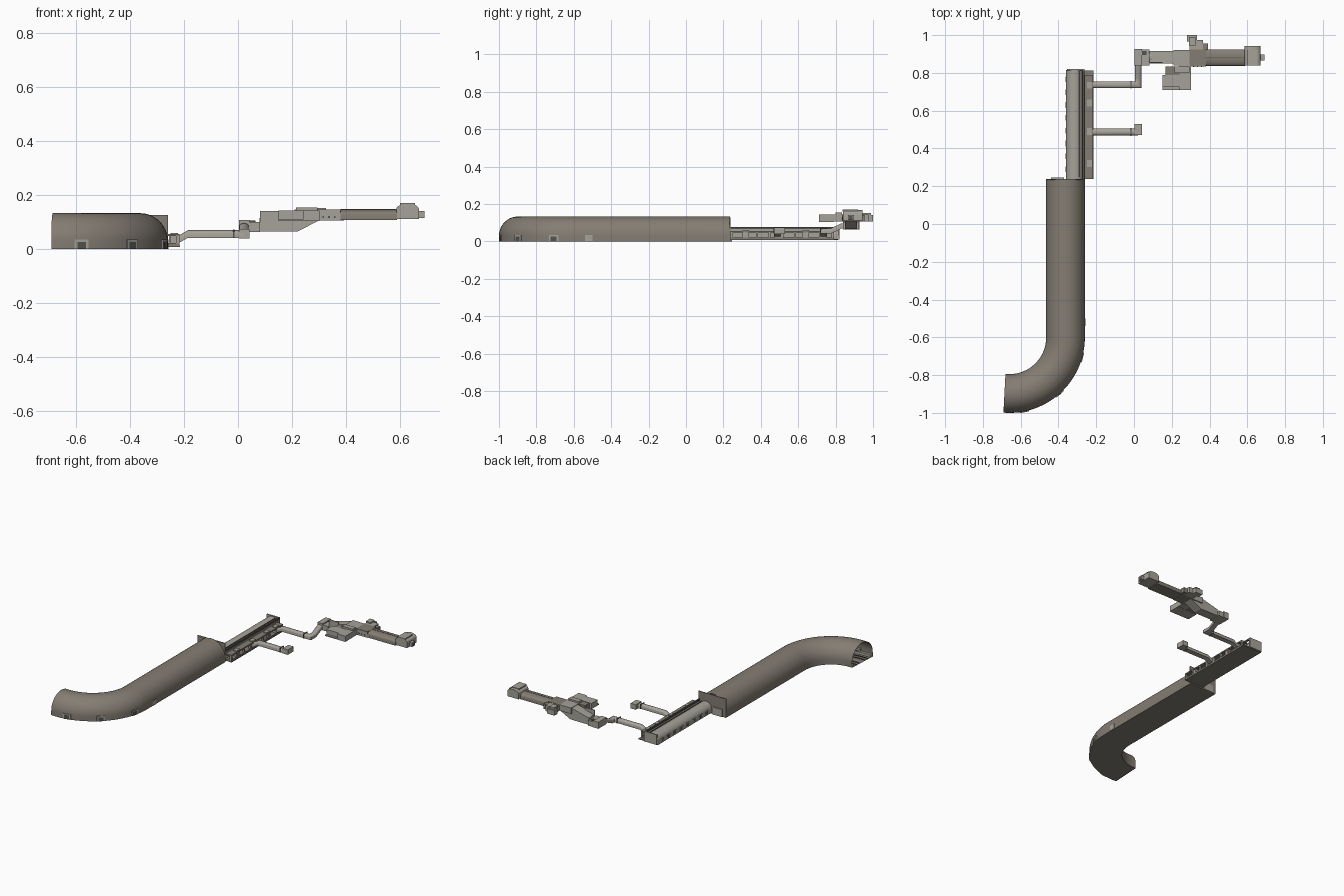
import bpy, bmesh, math
from mathutils import Vector


def material(name, rgb):
    m = bpy.data.materials.new(name)
    m.diffuse_color = (*rgb, 1)
    return m


TAN = material("warm_concrete", (0.23, 0.205, 0.17))
GREY = material("light_concrete", (0.38, 0.365, 0.32))
DARK = material("dark_recess", (0.09, 0.085, 0.075))


def finish(name, bm, mat, smooth=False):
    bmesh.ops.recalc_face_normals(bm, faces=bm.faces)
    me = bpy.data.meshes.new(name)
    bm.to_mesh(me)
    bm.free()
    me.materials.append(mat)
    ob = bpy.data.objects.new(name, me)
    bpy.context.collection.objects.link(ob)
    if smooth:
        bpy.ops.object.select_all(action='DESELECT')
        ob.select_set(True)
        bpy.context.view_layer.objects.active = ob
        bpy.ops.object.shade_smooth_by_angle(angle=math.radians(35))
    return ob


def box(name, x0, x1, y0, y1, z0, z1, mat=GREY, turn=0):
    bm = bmesh.new()
    bmesh.ops.create_cube(bm, size=1)
    for v in bm.verts:
        v.co = Vector((v.co.x * (x1 - x0), v.co.y * (y1 - y0), v.co.z * (z1 - z0)))
    ob = finish(name, bm, mat)
    ob.location = ((x0 + x1) / 2, (y0 + y1) / 2, (z0 + z1) / 2)
    ob.rotation_euler.z = turn
    return ob


def arch(half, wall, top, n=16, base=0.0):
    """Vault outline: flat floor, straight walls, elliptical roof."""
    pts = [(-half, base)]
    for i in range(n + 1):
        a = math.pi * (1 - i / n)
        pts.append((half * math.cos(a), wall + (top - wall) * math.sin(a)))
    return pts + [(half, base)]


def rect(u0, u1, v0, v1):
    return [(u0, v0), (u0, v1), (u1, v1), (u1, v0)]


def sweep(name, path, profile, mat, caps=False):
    """Sweep a closed outline along a path with mitred corners."""
    path = [Vector(p) for p in path]
    bm = bmesh.new()
    rings = []
    for i, p in enumerate(path):
        a = path[i] - path[i - 1] if i else path[1] - path[0]
        b = path[i + 1] - path[i] if i < len(path) - 1 else a
        na, nb = (Vector((d.y, -d.x, 0)).normalized() for d in (a, b))
        side = (na + nb).normalized()
        side /= max(side.dot(na), 0.4)
        rings.append([bm.verts.new(p + side * u + Vector((0, 0, v))) for u, v in profile])
    n = len(profile)
    for r, s in zip(rings, rings[1:]):
        for j in range(n):
            k = (j + 1) % n
            bm.faces.new((r[j], r[k], s[k], s[j]))
    if caps:
        bm.faces.new(rings[0])
        bm.faces.new(rings[-1])
    return finish(name, bm, mat, True)


def prism(name, pts, y0, y1, mat):
    """Extrude an x-z outline along y."""
    bm = bmesh.new()
    f = bm.faces.new([bm.verts.new((x, y0, z)) for x, z in pts])
    r = bmesh.ops.extrude_face_region(bm, geom=[f])
    vs = [g for g in r["geom"] if isinstance(g, bmesh.types.BMVert)]
    bmesh.ops.translate(bm, verts=vs, vec=(0, y1 - y0, 0))
    return finish(name, bm, mat)


# Main tunnel: straight run, then a bend of about 95 degrees
CX, CY, R = -0.66, -0.60, 0.2975
track = [(-0.3625, 0.235, 0)]
for i in range(25):
    a = math.radians(-95 * i / 24)
    track.append((CX + R * math.cos(a), CY + R * math.sin(a), 0))
sweep("tunnel_shell", track, arch(0.1025, 0.03, 0.133, 28), TAN)
for s in (-1, 1):
    u = 0.09 * s
    sweep("tunnel_walkway", track, rect(u - 0.009, u + 0.009, 0.001, 0.018), GREY, True)
    for d in (-0.014, 0.014):
        u = 0.042 * s + d
        sweep("rail", track, rect(u - 0.0015, u + 0.0015, 0.001, 0.006), DARK, True)

# Tunnel end wall and wall niches
box("tunnel_end_wall", -0.465, -0.26, 0.233, 0.239, 0, 0.127, TAN)
box("tunnel_end_hatch", -0.44, -0.37, 0.239, 0.245, 0.0, 0.05, GREY)
for deg in (-15.5, -48, -78.5):
    a = math.radians(deg)
    x, y = CX + 0.394 * math.cos(a), CY + 0.394 * math.sin(a)
    box("tunnel_niche", x - 0.01, x + 0.01, y - 0.026, y + 0.026, 0.001, 0.035, GREY, a)
    box("niche_opening", x - 0.0105, x + 0.0105, y - 0.016, y + 0.016, 0.001, 0.027, DARK, a)
box("tunnel_niche", -0.276, -0.257, -0.54, -0.5, 0.001, 0.035, GREY)

# Station vault, with bays along its outer side
sweep("station_vault", [(-0.315, 0.239, 0), (-0.315, 0.815, 0)],
      arch(0.045, 0.03, 0.073, 16, 0.012), GREY)
box("station_base", -0.36, -0.215, 0.239, 0.812, 0.008, 0.014, TAN)
for i in range(8):
    y = 0.275 + i * 0.068
    box("vault_bay", -0.362, -0.35, y, y + 0.03, 0.016, 0.04, GREY)
    box("bay_opening", -0.3625, -0.352, y + 0.007, y + 0.023, 0.018, 0.034, DARK)
box("vault_seam", -0.293, -0.289, 0.25, 0.81, 0.066, 0.071, DARK)
box("vault_edge_beam", -0.272, -0.262, 0.239, 0.815, 0.066, 0.077, DARK)
box("station_end_wall", -0.355, -0.262, 0.812, 0.82, 0.01, 0.078, GREY)

# Side concourse beside the vault
box("concourse_roof", -0.262, -0.217, 0.239, 0.79, 0.048, 0.056, TAN)
box("concourse_floor", -0.262, -0.217, 0.239, 0.79, 0.014, 0.022, TAN)
box("concourse_inner_wall", -0.264, -0.26, 0.239, 0.79, 0.014, 0.066, GREY)
for i in range(9):
    y = 0.239 + i * 0.0675
    box("concourse_column", -0.23, -0.217, y, y + 0.011, 0.02, 0.05, GREY)
for y in (0.32, 0.49, 0.64, 0.735):
    box("concourse_kiosk", -0.25, -0.222, y - 0.018, y + 0.018, 0.022, 0.06, GREY)

# Two passages, the far one climbing to the lobby
tube = arch(0.0175, 0.016, 0.028, 8)
sweep("near_passage", [(-0.255, 0.487, 0.025), (-0.215, 0.487, 0.025), (-0.185, 0.487, 0.042),
                       (0.022, 0.487, 0.042)], tube, GREY)
box("near_passage_stub", 0.003, 0.042, 0.47, 0.53, 0.04, 0.074)
sweep("far_passage", [(-0.255, 0.737, 0.025), (-0.215, 0.737, 0.025), (-0.185, 0.737, 0.042),
                      (0.022, 0.737, 0.042), (0.022, 0.775, 0.042), (0.022, 0.83, 0.068),
                      (0.022, 0.85, 0.068)], tube, GREY)
for y in (0.487, 0.737):
    box("passage_collar", -0.018, -0.013, y - 0.02, y + 0.02, 0.041, 0.072, DARK)

# Lobby and link passage
box("lobby", 0.003, 0.042, 0.84, 0.927, 0.064, 0.108)
box("lobby_annex", 0.042, 0.082, 0.84, 0.925, 0.064, 0.1)
box("lobby_vent", 0.04, 0.065, 0.895, 0.915, 0.1, 0.106, DARK)
sweep("link_passage", [(0.08, 0.883, 0.065), (0.12, 0.883, 0.065), (0.215, 0.883, 0.09)],
      arch(0.028, 0.03, 0.05, 8), GREY, True)

# Escalator housing
prism("escalator_housing", [(0.082, 0.065), (0.22, 0.065), (0.3, 0.106), (0.3, 0.143),
                            (0.21, 0.143), (0.082, 0.11)], 0.85, 0.915, GREY)
box("escalator_head", 0.21, 0.295, 0.84, 0.922, 0.106, 0.146)
box("escalator_side_panel", 0.082, 0.15, 0.852, 0.858, 0.066, 0.142)

# Ticket hall with shallow vaulted end section
box("hall_front", 0.295, 0.38, 0.836, 0.925, 0.106, 0.146, TAN)
box("hall_front_wall", 0.24, 0.38, 0.834, 0.838, 0.106, 0.144, GREY)
for i in range(6):
    x = 0.25 + i * 0.021
    box("hall_window", x, x + 0.006, 0.832, 0.835, 0.116, 0.123, DARK)
sweep("hall_vault", [(0.38, 0.881, 0.107), (0.588, 0.881, 0.107)],
      arch(0.044, 0.022, 0.04, 12), TAN, True)
box("hall_roof_seam", 0.38, 0.585, 0.879, 0.882, 0.146, 0.148, DARK)

# Domed exit building and outer door
sweep("exit_dome", [(0.628, 0.84, 0.112), (0.628, 0.943, 0.112)],
      arch(0.042, 0.036, 0.056, 12), GREY, True)
box("exit_canopy", 0.6, 0.655, 0.838, 0.92, 0.16, 0.171, GREY)
box("exit_porch", 0.67, 0.69, 0.865, 0.897, 0.115, 0.142)
box("porch_opening", 0.684, 0.6905, 0.872, 0.89, 0.117, 0.135, DARK)

# Stepped service rooms either side of the hall
box("service_room_floor", 0.15, 0.302, 0.71, 0.79, 0.105, 0.112)
box("service_room_large", 0.15, 0.242, 0.725, 0.79, 0.112, 0.143)
box("service_room_end", 0.242, 0.302, 0.71, 0.835, 0.106, 0.143, GREY)
box("service_room_link", 0.167, 0.245, 0.79, 0.835, 0.106, 0.14, TAN)
box("service_room_vent", 0.215, 0.295, 0.8, 0.833, 0.14, 0.154)
box("rear_room", 0.295, 0.365, 0.925, 0.975, 0.106, 0.144)
box("rear_room_side", 0.365, 0.392, 0.925, 0.955, 0.106, 0.14, TAN)
box("rear_stair", 0.28, 0.333, 0.965, 1.0, 0.106, 0.14)
box("rear_stair_head", 0.29, 0.325, 0.945, 0.99, 0.14, 0.152)
